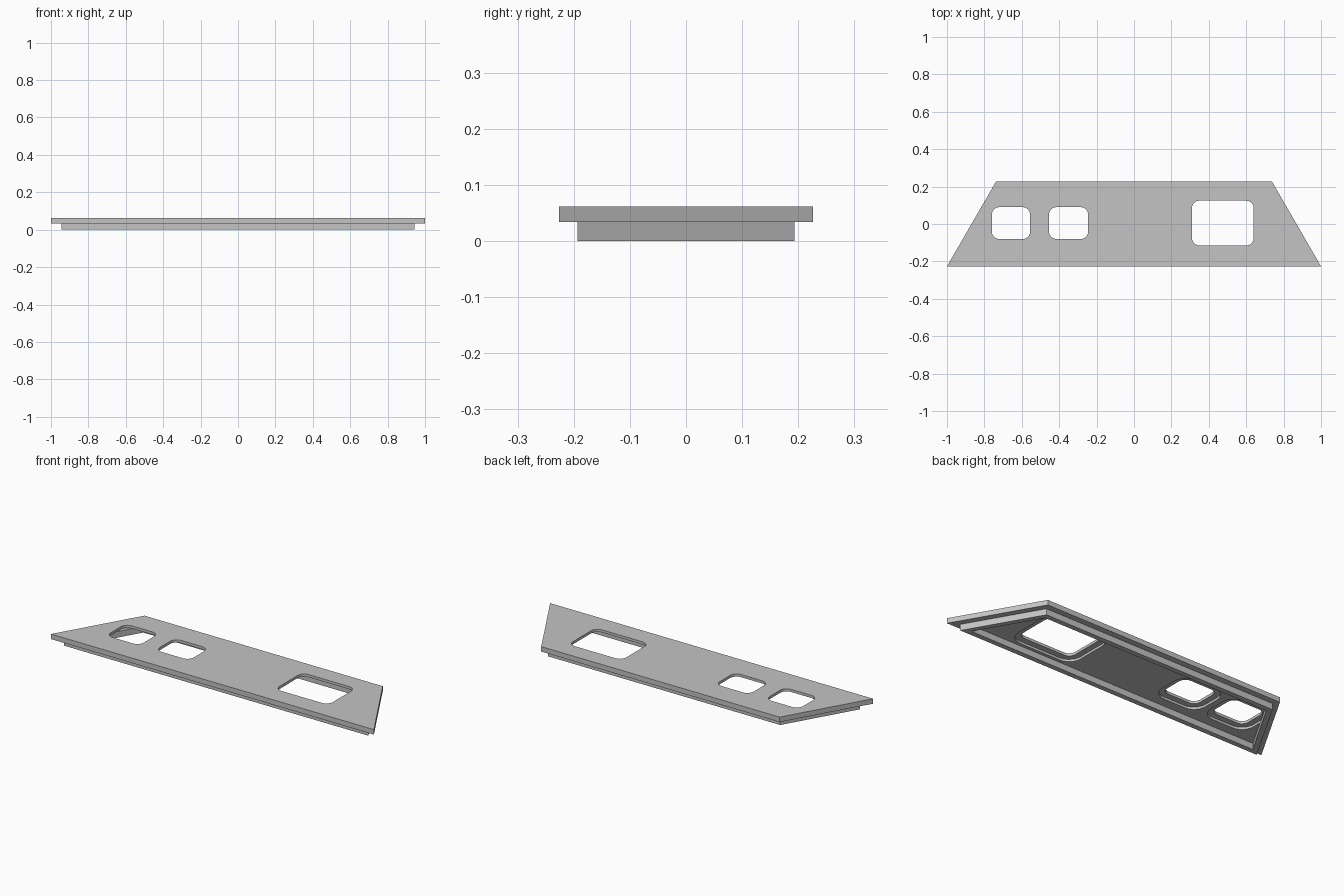
import bpy
import bmesh
import math

if "Cube" in bpy.data.objects:
    bpy.data.objects.remove(bpy.data.objects["Cube"])

HALF_DEPTH, BACK_HALF_WIDTH = 0.2265, 0.738
SLOPE = (1 - BACK_HALF_WIDTH) / (2 * HALF_DEPTH)
PLATE_BOTTOM, PLATE_TOP, LIP_BOTTOM = 0.034, 0.062, 0.047

grey = bpy.data.materials.new("plain_grey")
grey.use_nodes = True
colour = (0.55, 0.55, 0.55, 1)
grey.diffuse_color = colour
grey.node_tree.nodes["Principled BSDF"].inputs["Base Color"].default_value = colour


def trapezoid(inset):
    """Outline of the plate, moved inwards by an even distance."""
    def half_width(y):
        return 1 - SLOPE * (y + HALF_DEPTH) - inset * math.hypot(1, SLOPE)
    y = HALF_DEPTH - inset
    return [(-half_width(-y), -y), (half_width(-y), -y),
            (half_width(y), y), (-half_width(y), y)]


def rounded_rectangle(x0, x1, y0, y1, radius, steps=6):
    corners = [(x1, y1, -1, -1), (x0, y1, 1, -1), (x0, y0, 1, 1), (x1, y0, -1, 1)]
    points = []
    for i, (x, y, sx, sy) in enumerate(corners):
        for j in range(steps + 1):
            a = math.pi / 2 * (i + j / steps)
            points.append((x + sx * radius + radius * math.cos(a),
                           y + sy * radius + radius * math.sin(a)))
    return points


def prism(name, outline, z0, z1):
    bm = bmesh.new()
    low = [bm.verts.new((x, y, z0)) for x, y in outline]
    high = [bm.verts.new((x, y, z1)) for x, y in outline]
    bm.faces.new(low[::-1])
    bm.faces.new(high)
    for i in range(len(low)):
        j = (i + 1) % len(low)
        bm.faces.new((low[i], low[j], high[j], high[i]))
    mesh = bpy.data.meshes.new(name)
    bm.to_mesh(mesh)
    bm.free()
    mesh.materials.append(grey)
    obj = bpy.data.objects.new(name, mesh)
    bpy.context.collection.objects.link(obj)
    return obj


def cut(target, cutter):
    """Subtract the cutter, then discard it."""
    cutter.hide_render = True
    mod = target.modifiers.new("cut", "BOOLEAN")
    mod.operation = "DIFFERENCE"
    mod.solver = "EXACT"
    mod.object = cutter
    bpy.context.view_layer.objects.active = target
    bpy.ops.object.modifier_apply(modifier=mod.name)
    bpy.data.objects.remove(cutter)


# Cover plate with three rounded openings, each recessed from below
plate = prism("cover_plate", trapezoid(0), PLATE_BOTTOM, PLATE_TOP)
openings = [(-0.76, -0.555, -0.08, 0.09),
            (-0.455, -0.245, -0.08, 0.09),
            (0.31, 0.64, -0.115, 0.125)]
MARGIN = 0.033
for x0, x1, y0, y1 in openings:
    cut(plate, prism("opening_cutter",
                     rounded_rectangle(x0, x1, y0, y1, 0.04), 0, 0.1))
    cut(plate, prism("recess_cutter",
                     rounded_rectangle(x0 - MARGIN, x1 + MARGIN, y0 - MARGIN, y1 + MARGIN,
                                       0.04 + MARGIN), 0, LIP_BOTTOM))

# Thin wall under the plate, following its outline
rim = prism("lower_rim", trapezoid(0.033), 0, PLATE_BOTTOM)
cut(rim, prism("rim_cutter", trapezoid(0.061), -0.05, 0.1))
